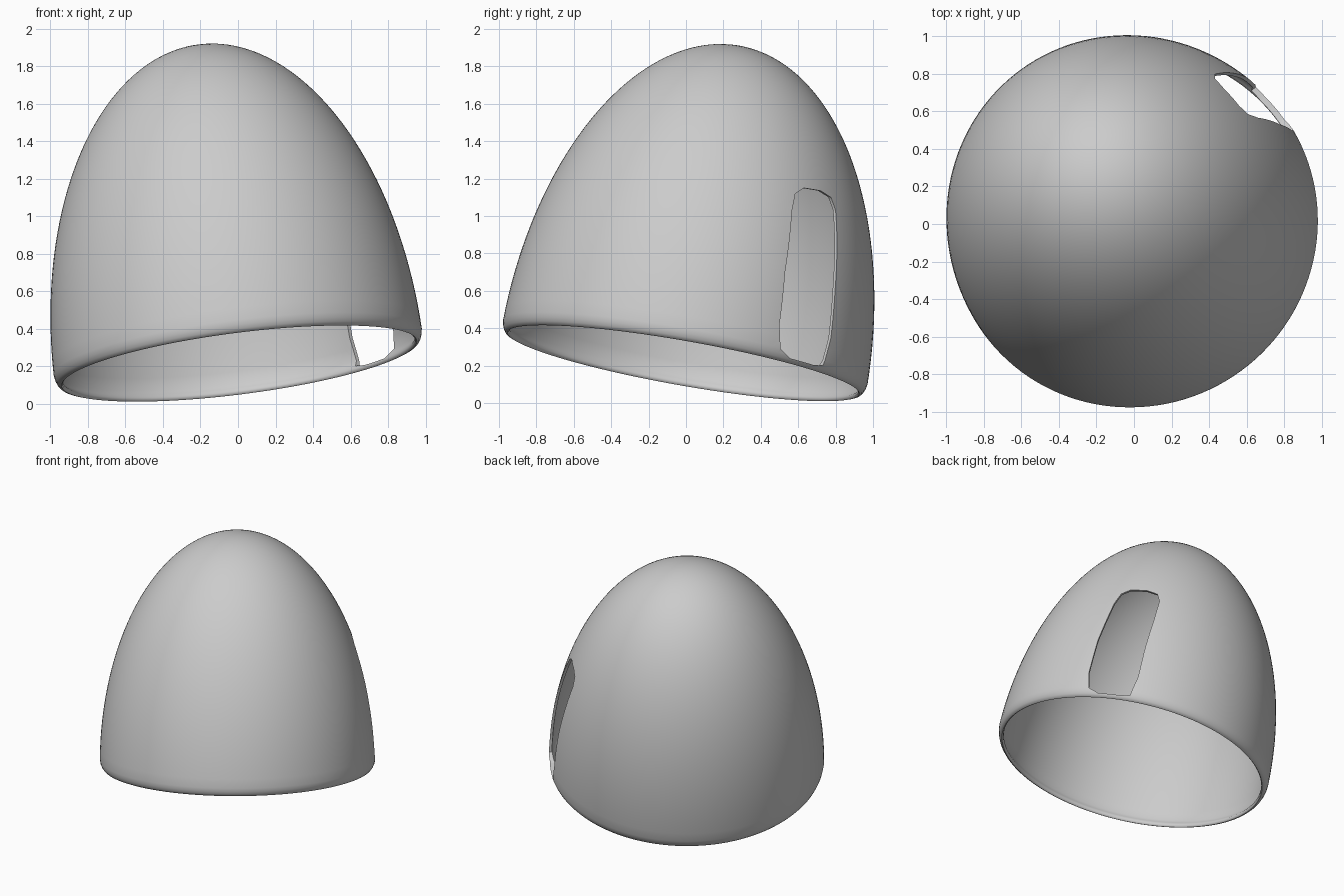
import bpy, bmesh, math
from mathutils import Vector

if "Cube" in bpy.data.objects:
    bpy.data.objects.remove(bpy.data.objects["Cube"])

R, H, T = 0.99, 1.721, 0.02           # dome radius, height, wall thickness
CENTRE = Vector((0.005, -0.012, 0.225))  # centre of the tilted rim
AXIS = Vector((-0.128, 0.176, 1)).normalized()
ROT = AXIS.to_track_quat('Z', 'Y')


def finish(name, bm):
    bmesh.ops.recalc_face_normals(bm, faces=bm.faces)
    me = bpy.data.meshes.new(name)
    bm.to_mesh(me)
    bm.free()
    ob = bpy.data.objects.new(name, me)
    bpy.context.collection.objects.link(ob)
    return ob


# Dome shell: half-ellipse profile, rolled lip, inner wall, spun about the axis
N = 40
angles = [0.03 + (math.pi / 2 - 0.03) * i / N for i in range(N + 1)]
outer = [(R * math.cos(a), H * math.sin(a)) for a in angles]
inner = [((R - T) * math.cos(a), (H - T) * math.sin(a)) for a in angles]
outer[-1], inner[-1] = (0, H), (0, H - T)
lip = [(0.955, 0.025), (0.945, 0.008), (0.947, -0.006), (0.955, -0.012),
       (0.966, -0.008), (0.977, 0.006), (0.985, 0.026)]
profile = inner[::-1] + lip + outer

bm = bmesh.new()
vs = [bm.verts.new((r, 0, z)) for r, z in profile]
es = [bm.edges.new(p) for p in zip(vs, vs[1:])]
bmesh.ops.spin(bm, geom=vs + es, cent=(0, 0, 0), axis=(0, 0, 1),
               angle=2 * math.pi, steps=128, use_duplicate=False)
bmesh.ops.remove_doubles(bm, verts=bm.verts, dist=1e-5)
bmesh.ops.dissolve_degenerate(bm, edges=bm.edges, dist=1e-6)
dome = finish("dome_shell", bm)
dome.matrix_world = ROT.to_matrix().to_4x4()
dome.location = CENTRE


# Slot outline in the side view (y, z), projected onto the dome surface
def on_dome(y, z):
    lo, hi = 0.2, 1.3
    for _ in range(40):
        x = (lo + hi) / 2
        p = ROT.inverted() @ (Vector((x, y, z)) - CENTRE)
        if (p.x ** 2 + p.y ** 2) / R ** 2 + p.z ** 2 / H ** 2 < 1:
            lo = x
        else:
            hi = x
    p.z = max(p.z, 0.012)
    return p


outline = [(.50, .42), (.505, .29), (.56, .225), (.68, .18), (.735, .20),
           (.775, .35), (.797, .6), (.808, .85), (.80, 1.03), (.775, 1.10),
           (.72, 1.135), (.63, 1.15), (.585, 1.12), (.567, 1.03), (.53, .7)]
pts = [on_dome(*p) for p in outline]
mid = sum(pts, Vector()) / len(pts)
d = Vector((mid.x, mid.y, 0)).normalized()

bm = bmesh.new()
rings = []
for depth in (0.5, 1.4):
    rings.append([bm.verts.new(p + d * (depth - p.dot(d))) for p in pts])
    bm.faces.new(rings[-1])
n = len(pts)
for i in range(n):
    j = (i + 1) % n
    bm.faces.new((rings[0][i], rings[0][j], rings[1][j], rings[1][i]))
cutter = finish("slot_cutter", bm)
cutter.matrix_world = ROT.to_matrix().to_4x4()
cutter.location = CENTRE
cutter.hide_render = True

# Cut the slot, then smooth
mod = dome.modifiers.new("slot", 'BOOLEAN')
mod.operation, mod.solver, mod.object = 'DIFFERENCE', 'EXACT', cutter
bpy.context.view_layer.objects.active = dome
dome.select_set(True)
bpy.context.view_layer.update()
bpy.ops.object.modifier_apply(modifier="slot")
bpy.data.objects.remove(cutter)
bpy.ops.object.shade_smooth_by_angle(angle=math.radians(50))
